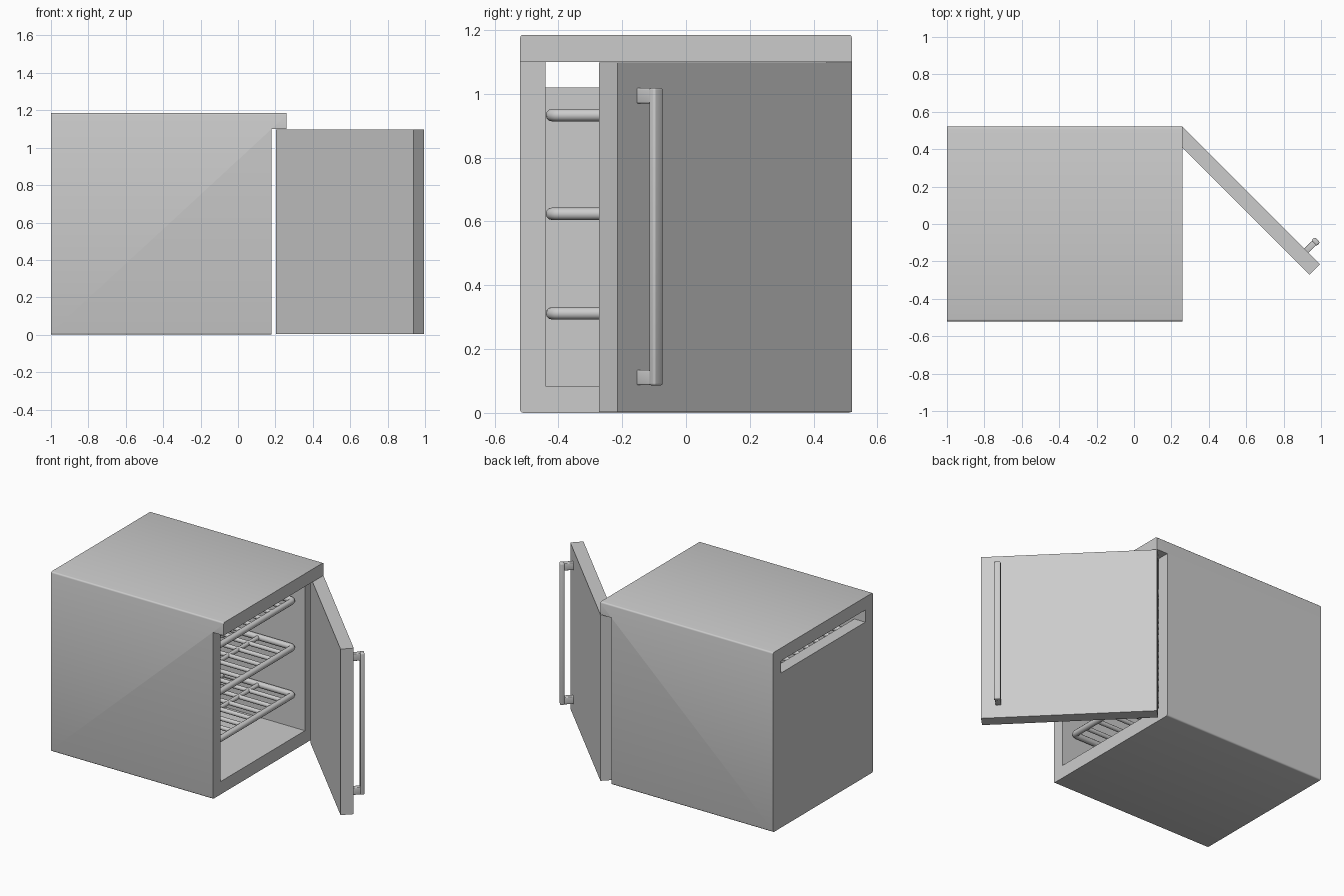
import bpy, bmesh, math
from mathutils import Matrix, Vector

if "Cube" in bpy.data.objects:
    bpy.data.objects.remove(bpy.data.objects["Cube"])


def finish(name, bm, smooth=True):
    bmesh.ops.recalc_face_normals(bm, faces=bm.faces)
    me = bpy.data.meshes.new(name)
    bm.to_mesh(me)
    bm.free()
    ob = bpy.data.objects.new(name, me)
    bpy.context.collection.objects.link(ob)
    if smooth:
        smooth_object(ob)
    return ob


def smooth_object(ob):
    bpy.ops.object.select_all(action='DESELECT')
    ob.select_set(True)
    bpy.context.view_layer.objects.active = ob
    bpy.ops.object.shade_smooth_by_angle(angle=math.radians(35))


def box(name, lo, hi, bevel=0, x_edges_only=False, matrix=None, smooth=True):
    bm = bmesh.new()
    bmesh.ops.create_cube(bm, size=1)
    lo, hi = Vector(lo), Vector(hi)
    for v in bm.verts:
        v.co = Vector([lo[i] + (v.co[i] + 0.5) * (hi[i] - lo[i]) for i in range(3)])
    if bevel:
        edges = [e for e in bm.edges if not x_edges_only
                 or abs(e.verts[0].co.x - e.verts[1].co.x) > 0.01]
        bmesh.ops.bevel(bm, geom=edges, offset=bevel, segments=3, profile=0.5, affect='EDGES')
    if matrix:
        bm.transform(matrix)
    return finish(name, bm, smooth)


def cut(ob, cutter):
    mod = ob.modifiers.new("cut", 'BOOLEAN')
    mod.operation, mod.solver, mod.object = 'DIFFERENCE', 'EXACT', cutter
    bpy.context.view_layer.objects.active = ob
    bpy.ops.object.modifier_apply(modifier=mod.name)
    bpy.data.objects.remove(cutter)


# Cabinet with overhanging top
cabinet = box("cabinet", (-1, -0.52, 0), (0.26, 0.52, 1.185), 0.01, True, smooth=False)
cut(cabinet, box("door_recess", (0.18, -0.7, -0.2), (0.4, 0.7, 1.10), smooth=False))

# Inner cavity and rear vent slot, cut with one side profile
bm = bmesh.new()
side = [(-0.92, 0.085), (0.22, 0.085), (0.22, 1.10), (-1.1, 1.10), (-1.1, 1.02), (-0.92, 1.02)]
face = bm.faces.new([bm.verts.new((x, -0.44, z)) for x, z in side])
ext = bmesh.ops.extrude_face_region(bm, geom=[face])
bmesh.ops.translate(bm, vec=(0, 0.88, 0),
                    verts=[v for v in ext["geom"] if isinstance(v, bmesh.types.BMVert)])
cut(cabinet, finish("cavity", bm, False))
smooth_object(cabinet)

# Door, open 45 degrees about the front corner
hinge = Matrix.Translation((0.26, 0.52, 0)) @ Matrix.Rotation(math.radians(-45), 4, 'Z')
box("door", (0, -0.08, 0.003), (1.04, 0, 1.098), matrix=hinge)

# Door handle
box("handle_bar", (0.917, 0.055, 0.086), (0.957, 0.082, 1.019), 0.007, matrix=hinge)
for name, z in (("lower", 0.087), ("upper", 0.970)):
    box(name + "_handle_post", (0.921, -0.01, z), (0.953, 0.06, z + 0.048), 0.005, matrix=hinge)


# Wire racks
def rod(bm, a, b, r):
    a, b = Vector(a), Vector(b)
    d = b - a
    m = Matrix.Translation((a + b) / 2) @ d.to_track_quat('Z', 'Y').to_matrix().to_4x4()
    bmesh.ops.create_cone(bm, cap_ends=True, segments=14, radius1=r, radius2=r,
                          depth=d.length, matrix=m)


X0, X1, Y, R = -0.90, 0.11, 0.42, 0.025


def rack_frame(name, z):
    pts = []
    corners = [(X1 - R, Y - R), (X0 + R, Y - R), (X0 + R, R - Y), (X1 - R, R - Y)]
    for i, (cx, cy) in enumerate(corners):
        for k in range(5):
            a = math.pi / 2 * (i + k / 4)
            pts.append((cx + R * math.cos(a), cy + R * math.sin(a), z))
    cu = bpy.data.curves.new(name, 'CURVE')
    cu.dimensions = '3D'
    cu.bevel_depth, cu.bevel_resolution = 0.0195, 4
    sp = cu.splines.new('POLY')
    sp.points.add(len(pts) - 1)
    for p, co in zip(sp.points, pts):
        p.co = (*co, 1)
    sp.use_cyclic_u = True
    ob = bpy.data.objects.new(name, cu)
    bpy.context.collection.objects.link(ob)
    bpy.ops.object.select_all(action='DESELECT')
    ob.select_set(True)
    bpy.context.view_layer.objects.active = ob
    bpy.ops.object.convert(target='MESH')
    smooth_object(bpy.context.view_layer.objects.active)


for level, z in (("lower", 0.312), ("middle", 0.624), ("upper", 0.933)):
    rack_frame(level + "_rack_frame", z)
    bm = bmesh.new()
    for i in range(1, 8):
        y = -Y + 2 * Y * i / 8
        rod(bm, (X0, y, z), (X1, y, z), 0.014)
    for i in range(1, 4):
        x = X0 + (X1 - X0) * i / 4
        rod(bm, (x, -Y, z), (x, Y, z), 0.014)
    finish(level + "_rack_wires", bm)
